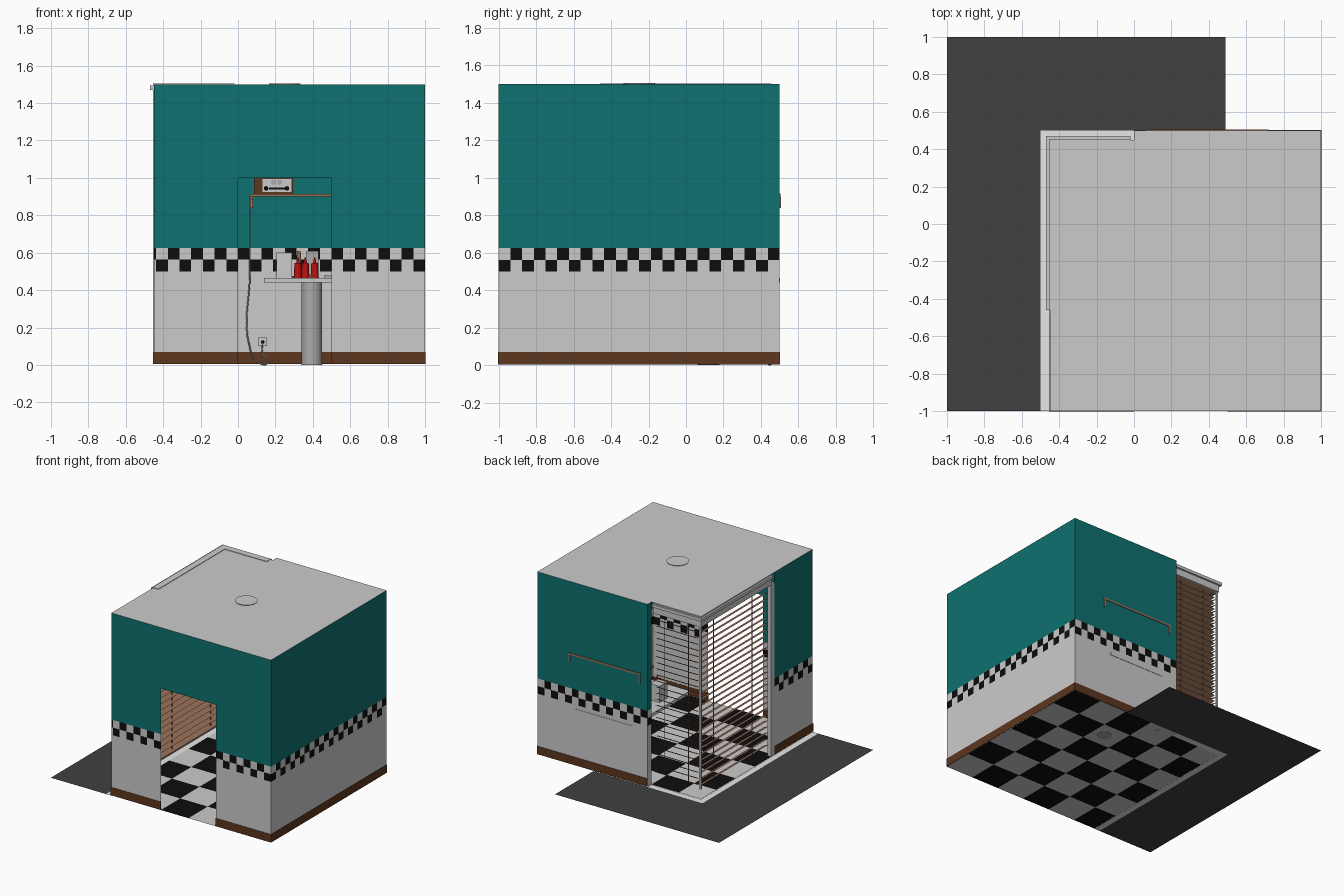
import bpy, bmesh, math
from mathutils import Vector, Matrix

if "Cube" in bpy.data.objects:
    bpy.data.objects.remove(bpy.data.objects["Cube"])


def mat(name, r, g, b):
    m = bpy.data.materials.new(name)
    m.diffuse_color = (r, g, b, 1)
    m.use_nodes = True
    m.node_tree.nodes["Principled BSDF"].inputs["Base Color"].default_value = m.diffuse_color
    return m


TEAL = mat("teal", .004, .165, .162)
WALL = mat("off_white", .6, .6, .6)
BLACK = mat("black", .004, .004, .004)
BROWN = mat("dark_brown", .11, .038, .014)
ASPHALT = mat("asphalt", .052, .052, .052)
WHITE = mat("white", 1, 1, 1)
WOOD = mat("wood", .32, .17, .1)
RED = mat("red", .5, .006, .006)
METAL = mat("grey_metal", .4, .4, .4)


def finish(name, bm, mats):
    me = bpy.data.meshes.new(name)
    bm.to_mesh(me)
    bm.free()
    for m in mats:
        me.materials.append(m)
    ob = bpy.data.objects.new(name, me)
    bpy.context.collection.objects.link(ob)
    return ob


def quad(bm, pts, index=0):
    f = bm.faces.new([bm.verts.new(p) for p in pts])
    f.material_index = index


def box(name, x0, x1, y0, y1, z0, z1, m):
    bm = bmesh.new()
    bmesh.ops.create_cube(bm, size=1)
    for v in bm.verts:
        v.co = ((x0 + x1) / 2 + v.co.x * (x1 - x0),
                (y0 + y1) / 2 + v.co.y * (y1 - y0),
                (z0 + z1) / 2 + v.co.z * (z1 - z0))
    return finish(name, bm, [m])


def cyl(name, x, y, z0, z1, r, m, r2=None, axis='Z'):
    bm = bmesh.new()
    bmesh.ops.create_cone(bm, cap_ends=True, segments=32, radius1=r,
                          radius2=r if r2 is None else r2, depth=z1 - z0)
    if axis == 'Y':
        bmesh.ops.rotate(bm, verts=bm.verts, matrix=Matrix.Rotation(math.pi / 2, 3, 'X'))
    bmesh.ops.translate(bm, verts=bm.verts, vec=(x, y, (z0 + z1) / 2))
    for f in bm.faces:
        f.smooth = len(f.verts) == 4
    return finish(name, bm, [m])


def flat(name, rects, z, m):
    bm = bmesh.new()
    for x0, x1, y0, y1 in rects:
        quad(bm, [(x0, y0, z), (x1, y0, z), (x1, y1, z), (x0, y1, z)])
    return finish(name, bm, [m])


# walls: white below, two checker rows, teal above
C = .0625
LEVELS = [0.005, .5, .5625, .625, 1.0, 1.5]


def wall(name, start, end, door=None):
    a, b = Vector(start), Vector(end)
    length = (b - a).length
    d = (b - a) / length
    bm = bmesh.new()
    for i in range(math.ceil(length / C - 1e-6)):
        s0, s1 = i * C, min(length, (i + 1) * C)
        p, q = a + d * s0, a + d * s1
        for k in range(5):
            if door and door[0] <= i < door[1] and k < 4:
                continue
            idx = 1 if k >= 3 else 0
            if (k == 1 and i % 2 == 0) or (k == 2 and i % 2 == 1):
                idx = 2
            z0, z1 = LEVELS[k], LEVELS[k + 1]
            quad(bm, [(p.x, p.y, z0), (q.x, q.y, z0), (q.x, q.y, z1), (p.x, p.y, z1)], idx)
    return finish(name, bm, [WALL, TEAL, BLACK])


wall("front_wall", (1, -1), (-.45, -1), door=(8, 16))
wall("right_wall", (1, -1), (1, .5))
wall("back_wall", (1, .5), (0, .5))
wall("left_wall", (-.45, -1), (-.45, -.5))
wall("wall_return", (0, .5), (0, .45))

# baseboards on the outer faces
for n, r in {"front_left": (-.455, 0, -1.003, -.999), "front_right": (.5, 1, -1.003, -.999),
             "right": (.999, 1.003, -1, .5), "back": (0, 1, .499, .503),
             "left": (-.453, -.449, -1, -.5)}.items():
    box("baseboard_" + n, *r, .004, .07, BROWN)

# checkered floor
bm = bmesh.new()
for i in range(6):
    x1, x0 = 1 - .25 * i, max(-.45, .75 - .25 * i)
    for j in range(6):
        y0 = -1 + .25 * j
        y1 = min(y0 + .25, .45 if x1 <= 0 else .5)
        quad(bm, [(x0, y0, .002), (x1, y0, .002), (x1, y1, .002), (x0, y1, .002)], (i + j) % 2)
finish("checker_floor", bm, [WALL, BLACK])

# ceiling, outdoor ground and pale kerb strip
flat("ceiling", [(-.45, 0, -1, .45), (0, 1, -1, .5)], 1.5, WALL)
flat("outer_ground", [(-1, -.5, -1, 1), (-.5, .49, .5, 1)], 0, ASPHALT)
flat("kerb_strip", [(-.5, -.45, -1, .5), (-.45, 0, .45, .5)], 0, WHITE)
cyl("ceiling_lamp", .25, -.25, 1.46, 1.505, .06, WALL, .085)

# corner window: valance and posts
box("valance_left", -.455, -.40, -.46, .455, 1.415, 1.504, WALL)
box("valance_back", -.40, -.02, .40, .455, 1.415, 1.504, WALL)
box("valance_lip_left", -.47, -.45, -.46, .47, 1.47, 1.495, WALL)
box("valance_lip_back", -.45, -.02, .45, .47, 1.47, 1.495, WALL)
box("window_post_left", -.455, -.42, -.5, -.455, .005, 1.42, WALL)
box("window_post_corner", -.45, -.435, .435, .45, .08, 1.42, WALL)

# blinds: slats tilted with the outer edge up
bm = bmesh.new()
h, tilt, t = .022, math.radians(25), .003
dx, dz = h * math.cos(tilt), h * math.sin(tilt)
for k in range(27):
    z = .1 + .05 * k
    for th in (0, t):
        quad(bm, [(-.425 - dx, -.43, z + dz + th), (-.425 + dx, -.43, z - dz + th),
                  (-.425 + dx, .41, z - dz + th), (-.425 - dx, .43, z + dz + th)])
        quad(bm, [(-.42, .425 + dx, z + dz + th), (-.40, .425 - dx, z - dz + th),
                  (-.03, .425 - dx, z - dz + th), (-.03, .425 + dx, z + dz + th)])
finish("blind_slats", bm, [WOOD])
for i, (x, y) in enumerate([(-.425, -.25), (-.425, .25), (-.1, .425), (-.32, .425)]):
    cyl("blind_cord_%d" % i, x, y, .1, 1.42, .0025, WOOD)

# counter table with pedestal
box("table_top", .14, .65, -.25, .503, .44, .466, WALL)
cyl("table_pedestal", .395, .12, 0, .44, .055, METAL)
cyl("table_foot", .395, .12, .002, .012, .058, METAL)

# table items
box("napkin_dispenser", .205, .29, -.05, .05, .466, .6, WALL)
box("menu_holder", .365, .43, 0, .03, .466, .61, METAL)
for i, (x, y) in enumerate([(.32, -.12), (.36, -.14), (.41, -.08)]):
    cyl("red_bottle_%d" % i, x, y, .466, .545, .022, RED, .018)
    cyl("bottle_nozzle_%d" % i, x, y, .545, .575, .009, RED, .003)
cyl("pepper_mill", .325, 0, .466, .61, .016, WOOD, .01)
cyl("plate", .3, .25, .466, .475, .06, WALL, .08)
box("tray", .46, .62, -.15, .1, .466, .478, METAL)

# wall shelf and brackets
box("wall_shelf", .06, .72, .33, .505, .9, .915, WOOD)
for i, x in enumerate((.065, .7)):
    box("shelf_bracket_%d" % i, x, x + .014, .485, .506, .84, .9, WOOD)
    box("shelf_bracket_arm_%d" % i, x, x + .014, .36, .5, .885, .9, WOOD)

# radio
box("radio_body", .085, .295, .36, .46, .915, 1.0, BROWN)
box("radio_panel", .13, .285, .354, .36, .925, .995, WALL)
for i, x in enumerate((.15, .262)):
    cyl("radio_knob_%d" % i, x, .35, .934, .954, .012, BLACK, axis='Y')
box("radio_slot", .165, .25, .351, .354, .938, .948, BLACK)
for i, x in enumerate((.19, .222)):
    cyl("radio_dial_%d" % i, x, .352, .974, .98, .014, METAL, axis='Y')

# outlet and power cord
box("wall_outlet", .108, .156, .49, .499, .1, .148, WALL)
cyl("power_plug", .132, .485, .114, .13, .01, BLACK, axis='Y')
cu = bpy.data.curves.new("power_cord", 'CURVE')
cu.dimensions = '3D'
cu.bevel_depth = .004
cu.bevel_resolution = 1
cu.resolution_u = 6
sp = cu.splines.new('BEZIER')
path = [(.064, .42, .91), (.064, .48, .5), (.066, .48, .08), (.11, .46, .012), (.16, .44, .01),
        (.13, .47, .07), (.132, .48, .12)]
sp.bezier_points.add(len(path) - 1)
for bp, p in zip(sp.bezier_points, path):
    bp.co = p
    bp.handle_left_type = bp.handle_right_type = 'AUTO'
cu.materials.append(METAL)
bpy.context.collection.objects.link(bpy.data.objects.new("power_cord", cu))
